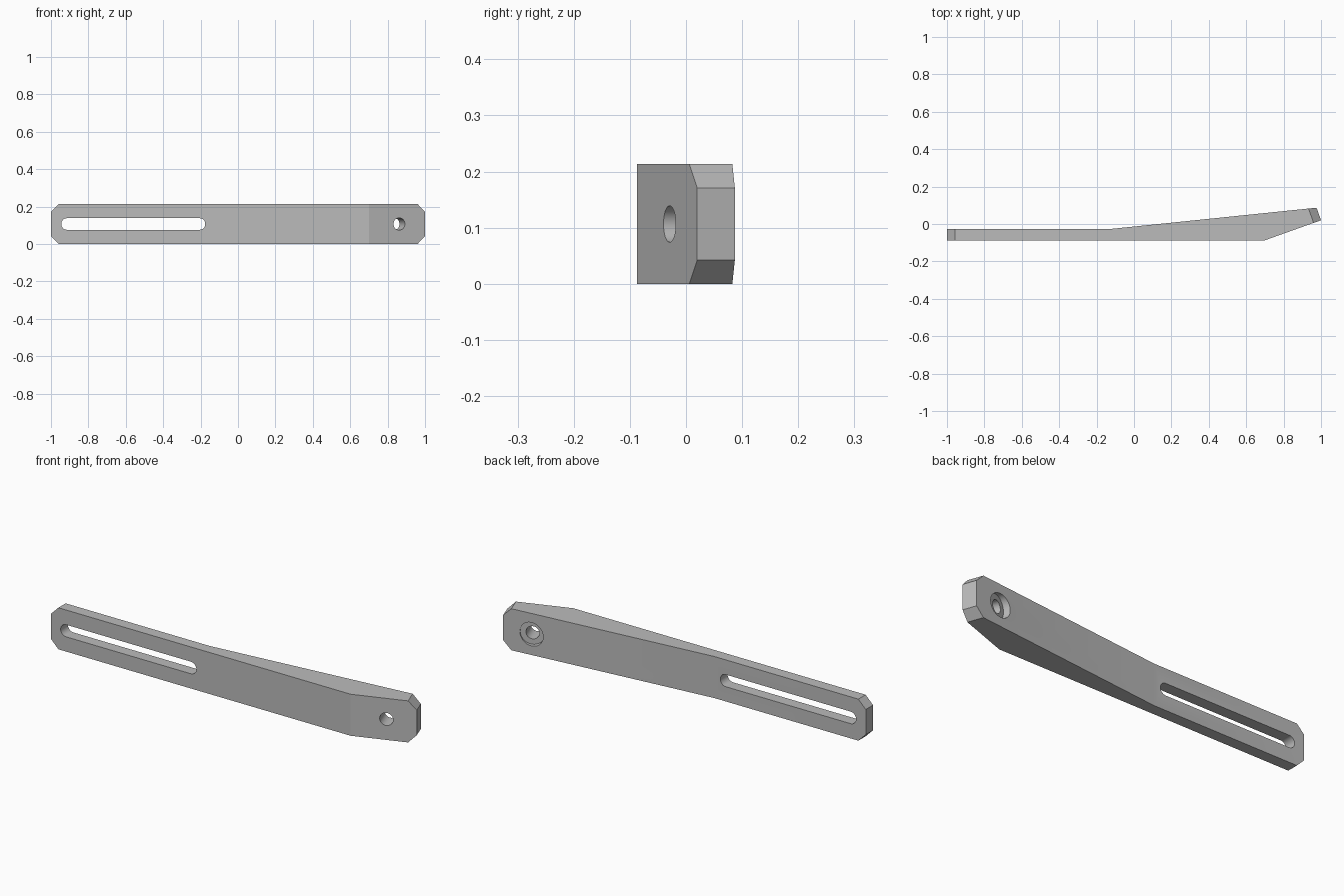
import bpy, bmesh
from math import pi, atan2, sin, cos
from mathutils import Vector, Matrix

if "Cube" in bpy.data.objects:
    bpy.data.objects.remove(bpy.data.objects["Cube"])

HEIGHT = 0.213
MID = HEIGHT / 2
OUTLINE = [(-1, -0.087), (0.7, -0.087), (1, 0.02), (0.976, 0.087),
           (-0.14, -0.028), (-1, -0.028)]
TILT = atan2(0.107, 0.3)                       # angle of the bent end
AXIS = Vector((-sin(TILT), cos(TILT), 0))      # bolt hole direction
HOLE = Vector((0.862, -0.029, MID))            # bolt hole centre on the front

grey = bpy.data.materials.new("plain grey")
grey.use_nodes = True
colour = (0.5, 0.5, 0.5, 1)
grey.diffuse_color = colour
grey.node_tree.nodes["Principled BSDF"].inputs["Base Color"].default_value = colour


def make_object(name, bm):
    bmesh.ops.recalc_face_normals(bm, faces=bm.faces)
    mesh = bpy.data.meshes.new(name)
    bm.to_mesh(mesh)
    bm.free()
    mesh.materials.append(grey)
    obj = bpy.data.objects.new(name, mesh)
    bpy.context.collection.objects.link(obj)
    return obj


def extrude(name, points, direction, chamfer=0):
    bm = bmesh.new()
    face = bm.faces.new([bm.verts.new(p) for p in points])
    result = bmesh.ops.extrude_face_region(bm, geom=[face], use_keep_orig=True)
    verts = [v for v in result["geom"] if isinstance(v, bmesh.types.BMVert)]
    bmesh.ops.translate(bm, vec=direction, verts=verts)
    if chamfer:
        # cut the four corners at the two ends
        ends = [e for e in bm.edges
                if abs(e.verts[0].co.z - e.verts[1].co.z) < 0.001
                and (all(v.co.x < -0.99 for v in e.verts)
                     or all(v.co.x > 0.97 for v in e.verts))]
        bmesh.ops.recalc_face_normals(bm, faces=bm.faces)
        bmesh.ops.bevel(bm, geom=ends, offset=chamfer, segments=1,
                        affect='EDGES', profile=0.5)
    return make_object(name, bm)


def cylinder(name, radius, start, end):
    bm = bmesh.new()
    place = (Matrix.Translation(HOLE + AXIS * (start + end) / 2)
             @ AXIS.to_track_quat('Z', 'Y').to_matrix().to_4x4())
    bmesh.ops.create_cone(bm, cap_ends=True, segments=48, radius1=radius,
                          radius2=radius, depth=end - start, matrix=place)
    return make_object(name, bm)


def cut(target, cutter):
    mod = target.modifiers.new("cut", 'BOOLEAN')
    mod.operation = 'DIFFERENCE'
    mod.solver = 'EXACT'
    mod.object = cutter
    bpy.context.view_layer.objects.active = target
    bpy.ops.object.modifier_apply(modifier=mod.name)
    bpy.data.objects.remove(cutter)


# Bent tapering bar with chamfered ends
bar = extrude("bracket_arm", [(x, y, 0) for x, y in OUTLINE],
              (0, 0, HEIGHT), chamfer=0.042)

# Long rounded slot through the thin end
R, STEPS = 0.031, 20
slot = []
for centre, first in ((-0.206, -pi / 2), (-0.914, pi / 2)):
    for i in range(STEPS + 1):
        a = first + pi * i / STEPS
        slot.append((centre + R * cos(a), -0.3, MID + R * sin(a)))
cut(bar, extrude("slot_cutter", slot, (0, 0.6, 0)))

# Bolt hole with a wider recess at the back
cut(bar, cylinder("hole_cutter", 0.0325, -0.1, 0.3))
cut(bar, cylinder("recess_cutter", 0.06, 0.087, 0.3))

bpy.ops.object.select_all(action='DESELECT')
bar.select_set(True)
bpy.context.view_layer.objects.active = bar
bpy.ops.object.shade_smooth_by_angle(angle=0.2)
